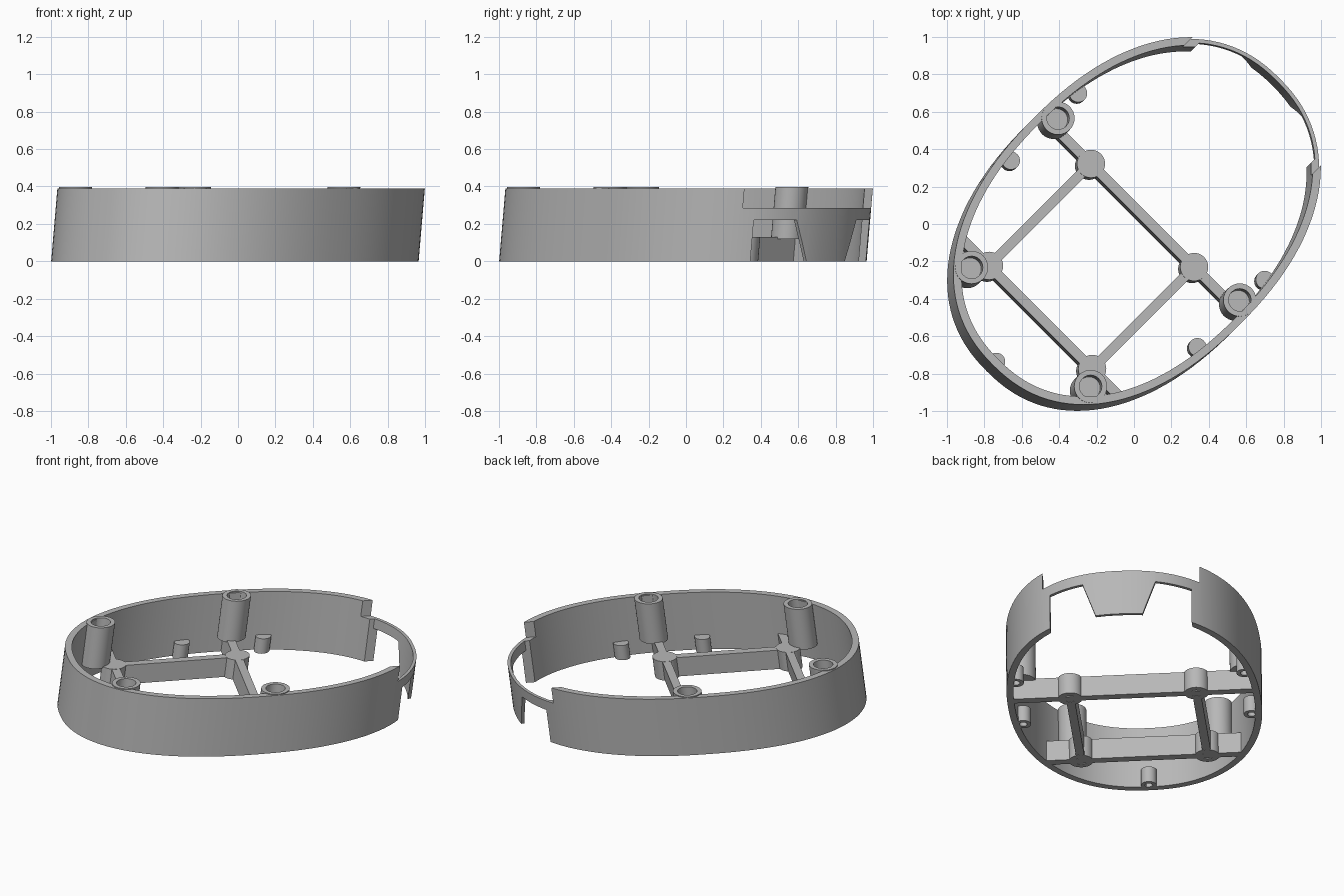
import bpy, bmesh, math

if "Cube" in bpy.data.objects:
    bpy.data.objects.remove(bpy.data.objects["Cube"], do_unlink=True)

# Oval: half length A, half width B, squareness P; built lengthwise on x
A, B, P = 1.09, 0.78, 2.25
H, LEAN = 0.39, 0.047
WALL, LIP = 0.042, 0.02
STRUT_H = 0.13
FRONT_U, BACK_U, BOSS_V = -0.698, 0.073, 0.39

grey = bpy.data.materials.new("plain grey")
grey.use_nodes = True
grey.diffuse_color = (0.48, 0.48, 0.48, 1)
grey.node_tree.nodes["Principled BSDF"].inputs["Base Color"].default_value = (0.48, 0.48, 0.48, 1)
parts = []


def make(name, bm, keep=True):
    bmesh.ops.recalc_face_normals(bm, faces=bm.faces)
    mesh = bpy.data.meshes.new(name)
    bm.to_mesh(mesh)
    bm.free()
    obj = bpy.data.objects.new(name, mesh)
    bpy.context.collection.objects.link(obj)
    if keep:
        mesh.materials.append(grey)
        parts.append(obj)
    else:
        obj.hide_render = True
    return obj


def oval_ring(name, thick, z0, z1, n=128):
    bm = bmesh.new()
    loops = []
    for inset, z in ((0, z0), (0, z1), (thick, z1), (thick, z0)):
        loop = []
        for i in range(n):
            t = math.tau * i / n
            c, s = math.cos(t), math.sin(t)
            x = math.copysign(abs(c) ** (2 / P), c) * (A - inset)
            y = math.copysign(abs(s) ** (2 / P), s) * (B - inset)
            loop.append(bm.verts.new((x, y, z)))
        loops.append(loop)
    for k in range(4):
        p, q = loops[k], loops[(k + 1) % 4]
        for i in range(n):
            j = (i + 1) % n
            bm.faces.new((p[i], p[j], q[j], q[i]))
    return make(name, bm)


def prism(name, profile, x0, x1, keep=True):
    """Extrude a (y, z) profile along x."""
    bm = bmesh.new()
    face = bm.faces.new([bm.verts.new((x0, y, z)) for y, z in profile])
    new = bmesh.ops.extrude_face_region(bm, geom=[face])["geom"]
    bmesh.ops.translate(bm, vec=(x1 - x0, 0, 0),
                        verts=[g for g in new if isinstance(g, bmesh.types.BMVert)])
    return make(name, bm, keep)


def box(name, x0, x1, y0, y1, z0, z1, keep=True):
    return prism(name, [(y0, z0), (y1, z0), (y1, z1), (y0, z1)], x0, x1, keep)


def lathe(name, x, y, profile, n=32):
    """Spin an (r, z) profile about a vertical axis."""
    bm = bmesh.new()
    vs = [bm.verts.new((x + r, y, z)) for r, z in profile]
    edges = [bm.edges.new(pair) for pair in zip(vs, vs[1:])]
    bmesh.ops.spin(bm, geom=vs + edges, cent=(x, y, 0), axis=(0, 0, 1),
                   angle=math.tau, steps=n)
    bmesh.ops.remove_doubles(bm, verts=bm.verts, dist=1e-5)
    return make(name, bm)


def cut(obj, cutter, operation):
    mod = obj.modifiers.new("cut", 'BOOLEAN')
    mod.operation, mod.solver, mod.object = operation, 'EXACT', cutter
    bpy.context.view_layer.objects.active = obj
    bpy.ops.object.modifier_apply(modifier=mod.name)
    bpy.data.objects.remove(cutter, do_unlink=True)


# Main wall, open at one end
wall = oval_ring("oval_wall", WALL, 0, H)
cut(wall, box("upper_notch", 0.3, 1.5, -0.485, 0.485, 0.285, 0.6, False), 'DIFFERENCE')
cut(wall, box("lower_opening", 0.3, 1.5, -0.437, 0.437, -0.2, 0.4, False), 'DIFFERENCE')

# Thin bridge over the opening, with a tapered tab hanging from it
bridge = oval_ring("bridge_with_tab", LIP, -0.05, 0.285)
half = [(0.145, 0), (0.225, 0.22), (0.439, 0.22), (0.439, 0.4)]
outline = half + [(-y, z) for y, z in reversed(half)]
cut(bridge, prism("bridge_outline", outline, 0.3, 1.5, False), 'INTERSECT')

# Square frame of struts
W = 0.026
box("back_cross_strut", BACK_U - W, BACK_U + W, -0.755, 0.755, 0, STRUT_H)
box("front_cross_strut", FRONT_U - W, FRONT_U + W, -0.6, 0.6, 0, STRUT_H)

for side, s in (("left", -1), ("right", 1)):
    box(side + "_long_strut", FRONT_U, BACK_U, s * BOSS_V - W, s * BOSS_V + W, 0.001, STRUT_H - 0.001)
    for end, u, post_u, post_v in (("back", BACK_U, 0.089, 0.687),
                                   ("front", FRONT_U, -0.802, 0.45)):
        # Frame corner boss with a blind hole underneath
        lathe(f"{side}_{end}_boss", u, s * BOSS_V,
              [(0, 0.08), (0.038, 0.08), (0.038, -0.0005), (0.075, -0.0005),
               (0.075, STRUT_H + 0.001), (0, STRUT_H + 0.001)])
        # Tall socket post
        lathe(f"{side}_{end}_post", post_u, s * post_v,
              [(0, 0.29), (0.06, 0.29), (0.06, H + 0.006), (0.088, H + 0.006),
               (0.088, 0.12), (0, 0.12)])

# Small pegs along the inside of the wall
pegs = [(u, s * 0.705) for u in (0.295, -0.214) for s in (-1, 1)] + [(-1.03, 0)]
for i, (u, v) in enumerate(pegs):
    lathe(f"wall_peg_{i + 1}", u, v,
          [(0, 0.06), (0.024, 0.06), (0.024, 0), (0.048, 0), (0.048, 0.1), (0, 0.1)])

# Lean everything lengthwise, turn it to the diagonal, and smooth it
bpy.ops.object.select_all(action='DESELECT')
for obj in parts:
    for vert in obj.data.vertices:
        u, v, z = vert.co
        u += LEAN * (z / H - 0.5)
        vert.co = ((u - v) / math.sqrt(2), (u + v) / math.sqrt(2), max(z, 0))
    obj.select_set(True)
bpy.context.view_layer.objects.active = wall
bpy.ops.object.shade_smooth_by_angle(angle=math.radians(30))
